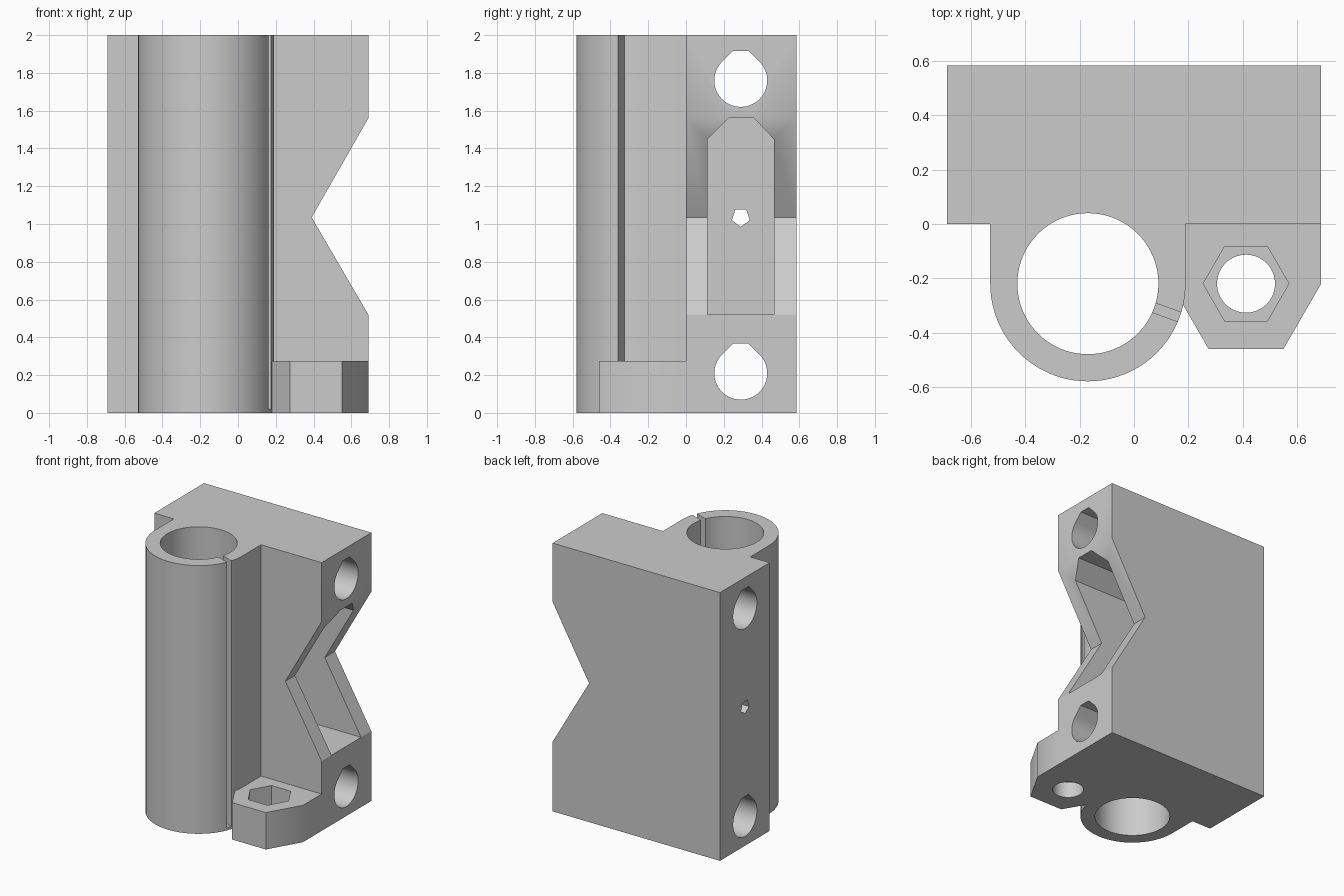
import bpy, bmesh
from math import cos, sin, pi, radians
from mathutils import Matrix, Vector

cube = bpy.data.objects.get("Cube")
if cube:
    bpy.data.objects.remove(cube, do_unlink=True)

grey = bpy.data.materials.new("light_grey")
grey.use_nodes = True
colour = (0.6, 0.6, 0.6, 1)
grey.diffuse_color = colour
grey.node_tree.nodes["Principled BSDF"].inputs["Base Color"].default_value = colour

# Matrices that send a profile (u, v, depth) to an extrusion direction
ALONG_Z = Matrix.Identity(3)
ALONG_X = Matrix(((0, 0, 1), (1, 0, 0), (0, 1, 0)))
ALONG_Y = Matrix(((1, 0, 0), (0, 0, 1), (0, 1, 0)))


def prism(name, outline, low, high, axis=ALONG_Z):
    """Extrude a closed outline between two depths."""
    bm = bmesh.new()
    base = bm.faces.new([bm.verts.new(axis @ Vector((u, v, low))) for u, v in outline])
    grown = bmesh.ops.extrude_face_region(bm, geom=[base])
    verts = [g for g in grown["geom"] if isinstance(g, bmesh.types.BMVert)]
    bmesh.ops.translate(bm, verts=verts, vec=axis @ Vector((0, 0, high - low)))
    bmesh.ops.recalc_face_normals(bm, faces=bm.faces)
    mesh = bpy.data.meshes.new(name)
    bm.to_mesh(mesh)
    bm.free()
    obj = bpy.data.objects.new(name, mesh)
    bpy.context.collection.objects.link(obj)
    mesh.materials.append(grey)
    return obj


def arc(cu, cv, r, count, start=0.0, sweep=360.0):
    """Points on an arc; a full turn leaves out the repeated last point."""
    steps = count if sweep == 360 else count - 1
    return [(cu + r * cos(radians(start + sweep * i / steps)),
             cv + r * sin(radians(start + sweep * i / steps))) for i in range(count)]


def rect(u0, u1, v0, v1):
    return [(u0, v0), (u1, v0), (u1, v1), (u0, v1)]


def combine(target, tool, operation):
    """Apply a boolean and discard the tool."""
    mod = target.modifiers.new(operation, "BOOLEAN")
    mod.object, mod.operation, mod.solver = tool, operation, "EXACT"
    bpy.context.view_layer.update()
    graph = bpy.context.evaluated_depsgraph_get()
    result = bpy.data.meshes.new_from_object(target.evaluated_get(graph))
    target.modifiers.clear()
    target.data = result
    bpy.data.objects.remove(tool, do_unlink=True)


TUBE = (-0.17, -0.22)
NUT = (0.413, -0.22)
TOP, HALF, BACK = 2.0, 0.69, 0.585

# Block with the rounded bearing housing on its front
outline = [(HALF, BACK), (-HALF, BACK), (-HALF, 0), (TUBE[0] - 0.36, 0)]
outline += arc(*TUBE, 0.36, 41, 180, 180)
outline += [(TUBE[0] + 0.36, 0), (HALF, 0)]
body = prism("rod_and_bearing_bracket", outline, 0, TOP)

# Foot that carries the nut
foot = [(HALF, 0.1), (0.12, 0.1), (0.12, -0.19)] + arc(*NUT, HALF - NUT[0], 4, 180, 180)
combine(body, prism("nut_foot", foot, 0, 0.275), "UNION")

cutters = [
    prism("bearing_bore", arc(*TUBE, 0.26, 80), -0.1, TOP + 0.1),
    prism("screw_hole", arc(*NUT, 0.107, 40), -0.1, 0.4),
    prism("nut_trap", arc(*NUT, 0.158, 6), 0.12, 0.4),
    prism("side_notch", [(0.39, 1.035), (0.99, 0.005), (0.99, 2.085)], -0.1, 0.7, ALONG_Y),
    # Belt pocket with a chamfered roof
    prism("belt_pocket", [(0.115, 0.52), (0.465, 0.52), (0.465, 1.45), (0.36, 1.56),
                          (0.225, 1.56), (0.115, 1.45)], -0.55, 0.8, ALONG_X),
    prism("tension_hole", arc(0.29, 1.035, 0.05, 5, -90), -0.8, 0.0, ALONG_X),
]

# Notch stays clear of the bearing housing, so trim it to the block's outer edge
# Rod holes with flattened teardrop tops
for z in (0.21, 1.76):
    drop = arc(0.29, z, 0.14, 41, 135, 270) + [(0.331, z + 0.157), (0.249, z + 0.157)]
    cutters.append(prism("rod_hole", drop, -0.8, 0.8, ALONG_X))

# Narrow slit through the housing wall, closed at the bottom
slit = prism("housing_slit", rect(0.24, 0.39, -0.018, 0.018), 0.02, TOP + 0.1)
slit.data.transform(Matrix.Translation((*TUBE, 0)) @ Matrix.Rotation(radians(-20), 4, "Z"))
cutters.append(slit)

for cutter in cutters:
    combine(body, cutter, "DIFFERENCE")

bpy.ops.object.select_all(action="DESELECT")
body.select_set(True)
bpy.context.view_layer.objects.active = body
bpy.ops.object.shade_smooth_by_angle(angle=radians(30))
